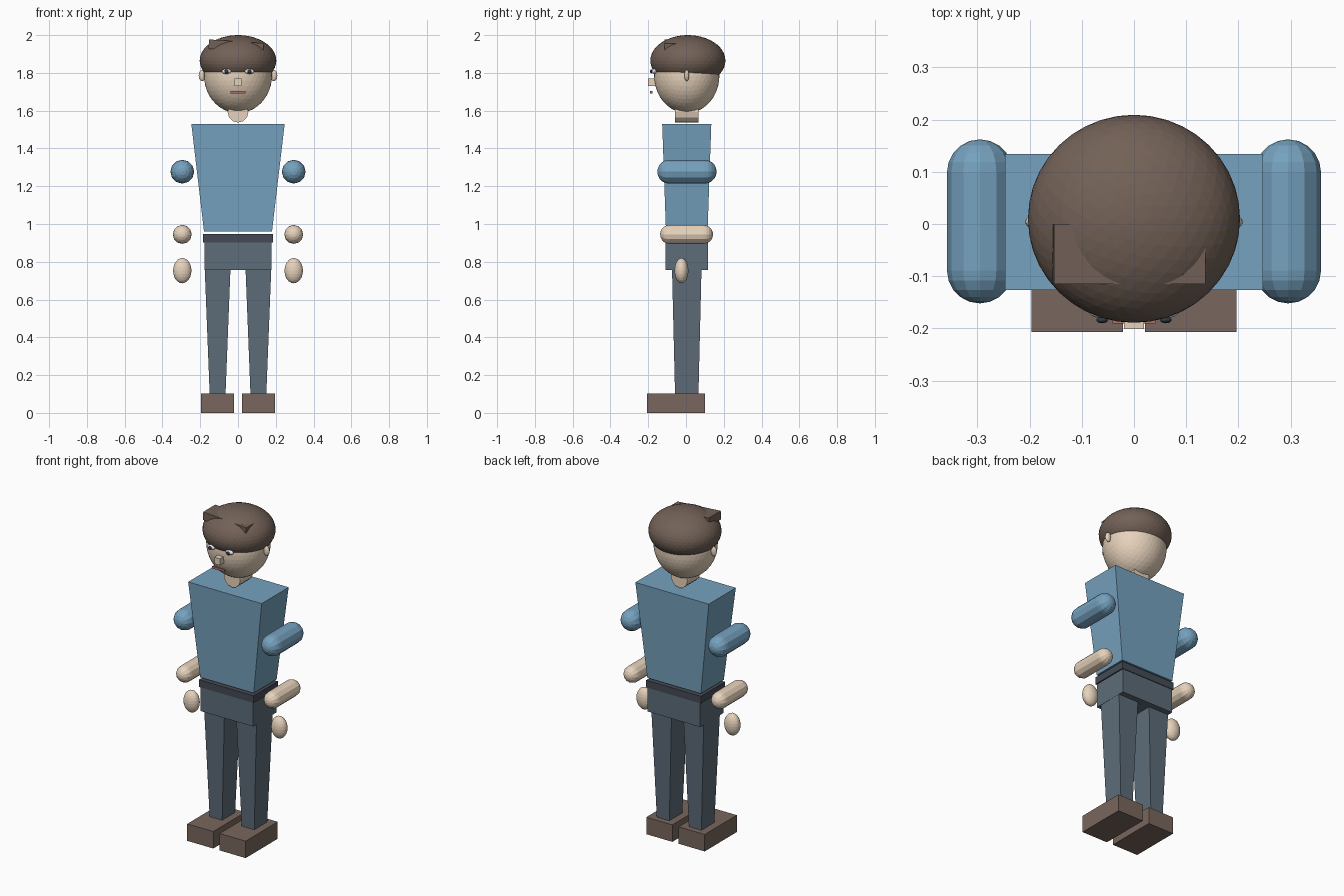
import bpy, bmesh, math
from mathutils import Matrix, Vector

if "Cube" in bpy.data.objects:
    bpy.data.objects.remove(bpy.data.objects["Cube"])


def material(name, rgb):
    m = bpy.data.materials.new(name)
    m.diffuse_color = (*rgb, 1)
    m.use_nodes = True
    m.node_tree.nodes["Principled BSDF"].inputs["Base Color"].default_value = m.diffuse_color
    return m


SKIN = material("skin", (0.80, 0.65, 0.50))
HAIR = material("hair_brown", (0.17, 0.12, 0.095))
SHIRT = material("shirt_blue", (0.18, 0.36, 0.52))
PANTS = material("pants_slate", (0.11, 0.15, 0.19))
BELT = material("belt_dark", (0.06, 0.07, 0.09))
SHOE = material("shoe_brown", (0.19, 0.135, 0.11))
WHITE = material("eye_pale", (0.75, 0.80, 0.85))
DARK = material("pupil_dark", (0.03, 0.04, 0.05))
LIP = material("lip_red", (0.40, 0.17, 0.15))
CY = 0.004  # common y centre of the body


def finish(name, bm, mat):
    bmesh.ops.recalc_face_normals(bm, faces=bm.faces)
    me = bpy.data.meshes.new(name)
    bm.to_mesh(me)
    bm.free()
    me.materials.append(mat)
    ob = bpy.data.objects.new(name, me)
    bpy.context.collection.objects.link(ob)
    return ob


def block(name, mat, centre, bottom, top, z0, z1):
    """Box tapering from half-size bottom (x, y) to top (x, y)."""
    bm = bmesh.new()
    bmesh.ops.create_cube(bm, size=2)
    for v in bm.verts:
        hx, hy = top if v.co.z > 0 else bottom
        v.co = (centre[0] + v.co.x * hx, centre[1] + v.co.y * hy,
                z1 if v.co.z > 0 else z0)
    return finish(name, bm, mat)


def ellipsoid(name, mat, centre, radii, sub=3):
    bm = bmesh.new()
    bmesh.ops.create_icosphere(bm, subdivisions=sub, radius=1)
    bm.transform(Matrix.Translation(centre) @ Matrix.Diagonal((*radii, 1)))
    return finish(name, bm, mat)


def lathe_y(name, mat, centre, profile, sides=12):
    """Spin (radius, y) points round the y axis."""
    bm = bmesh.new()
    vs = [bm.verts.new((r, y, 0)) for r, y in profile]
    edges = [bm.edges.new(p) for p in zip(vs, vs[1:])]
    bmesh.ops.spin(bm, geom=vs + edges, cent=(0, 0, 0), axis=(0, 1, 0),
                   angle=2 * math.pi, steps=sides)
    bmesh.ops.remove_doubles(bm, verts=bm.verts, dist=1e-4)
    bm.transform(Matrix.Translation(centre))
    return finish(name, bm, mat)


def capsule_y(name, mat, centre, r, half):
    """Round-ended bar along y with total half-length half."""
    cap = [(r * math.sin(a), half - r + r * math.cos(a))
           for a in (i * math.pi / 10 for i in range(6))]
    return lathe_y(name, mat, centre, cap + [(a, -b) for a, b in reversed(cap)])


# Torso, hips and belt
block("torso", SHIRT, (0, CY), (0.18, 0.11), (0.247, 0.13), 0.96, 1.53)
block("hips", PANTS, (0, CY), (0.177, 0.112), (0.177, 0.112), 0.757, 0.93)
block("belt", BELT, (0, CY), (0.184, 0.116), (0.184, 0.116), 0.903, 0.947)

# Neck, lying along y
lathe_y("neck", SKIN, (0, CY, 1.592),
        [(0, -0.061), (0.055, -0.061), (0.055, 0.061), (0, 0.061)])

# Head and hair
ellipsoid("head", SKIN, (0, CY, 1.787), (0.18, 0.173, 0.2), 4)
ellipsoid("hair", HAIR, (0, 0.01, 1.865), (0.203, 0.199, 0.135), 4)
tuft = block("hair_tuft", HAIR, (0, 0), (0.145, 0.0575), (0.145, 0.0575), -0.025, 0.025)
tuft.location = Vector((-0.01, -0.0575, 1.942))
tuft.rotation_euler.y = math.radians(4)

# Nose and mouth
block("nose", SKIN, (0, -0.18), (0.019, 0.021), (0.019, 0.021), 1.73, 1.77)
block("mouth", LIP, (0, -0.184), (0.041, 0.006), (0.041, 0.006), 1.692, 1.705)

# Mirrored parts
for s, side in ((-1, "right"), (1, "left")):
    ellipsoid(side + "_eye", WHITE, (s * 0.061, -0.168, 1.808), (0.025, 0.012, 0.014))
    ellipsoid(side + "_pupil", DARK, (s * 0.061, -0.184, 1.808), (0.011, 0.006, 0.011))
    ellipsoid(side + "_ear", SKIN, (s * 0.19, CY, 1.786), (0.018, 0.013, 0.03))
    capsule_y(side + "_sleeve", SHIRT, (s * 0.295, 0.005, 1.277), 0.063, 0.157)
    capsule_y(side + "_forearm", SKIN, (s * 0.295, 0.003, 0.945), 0.05, 0.14)
    ellipsoid(side + "_hand", SKIN, (s * 0.295, -0.024, 0.753), (0.049, 0.037, 0.067))
    block(side + "_leg", PANTS, (s * 0.108, CY), (0.042, 0.062), (0.068, 0.078), 0.1, 0.76)
    block(side + "_shoe", SHOE, (s * 0.109, -0.053), (0.0875, 0.154), (0.0875, 0.154), 0, 0.103)
